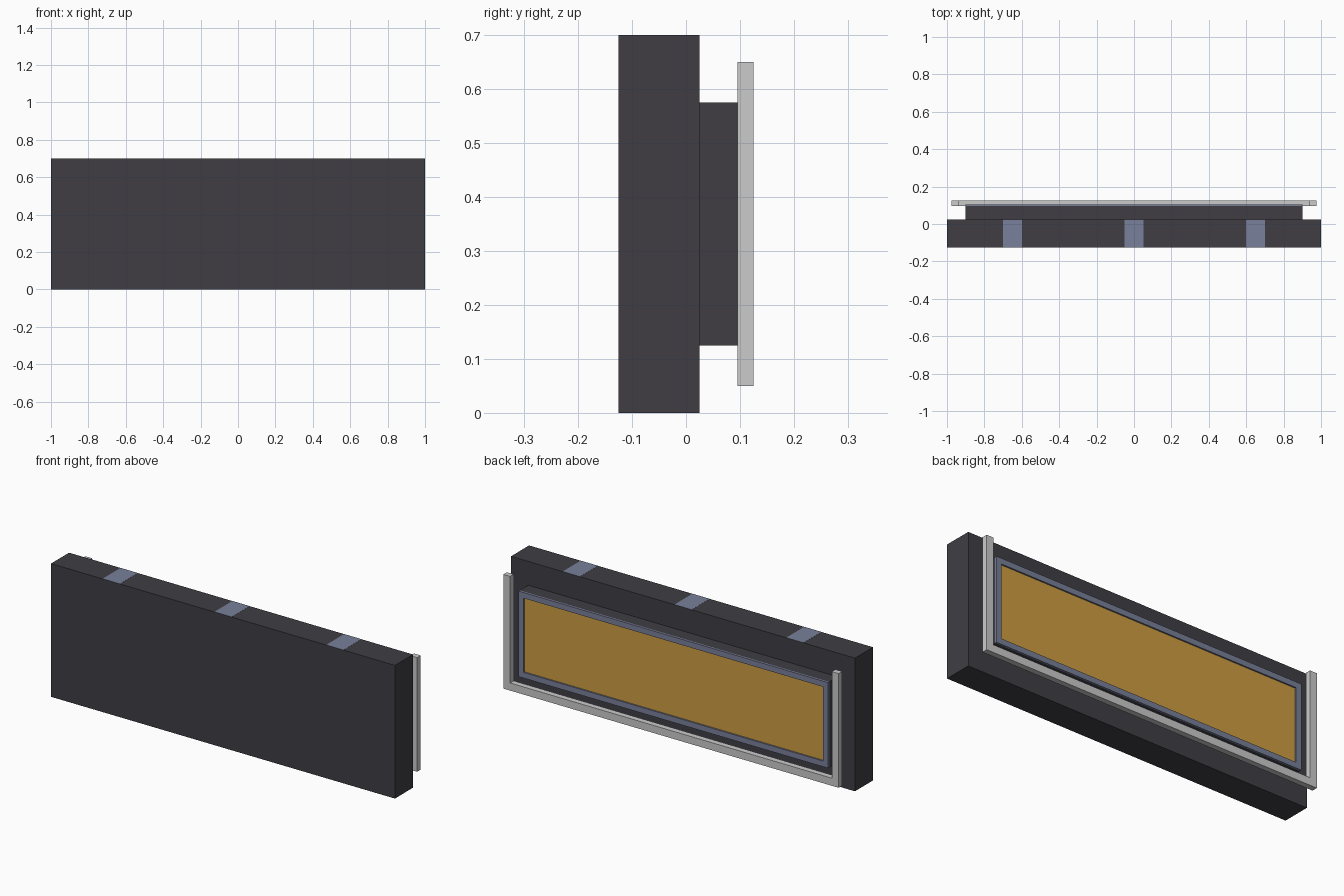
import bpy
import bmesh

if "Cube" in bpy.data.objects:
    bpy.data.objects.remove(bpy.data.objects["Cube"])


def material(name, rgb):
    m = bpy.data.materials.new(name)
    m.diffuse_color = (*rgb, 1.0)
    m.use_nodes = True
    m.node_tree.nodes["Principled BSDF"].inputs["Base Color"].default_value = m.diffuse_color
    return m


CHARCOAL = material("charcoal", (0.050, 0.048, 0.057))
STEEL = material("blue_grey_steel", (0.19, 0.216, 0.32))
AMBER = material("amber_panel", (0.62, 0.34, 0.055))
LIGHT = material("light_grey_metal", (0.60, 0.60, 0.60))


def box(name, x, y, z, mat):
    """Box from (min, max) ranges on each axis."""
    bm = bmesh.new()
    bmesh.ops.create_cube(bm, size=1.0)
    for v in bm.verts:
        v.co = [r[0] if c < 0 else r[1] for c, r in zip(v.co, (x, y, z))]
    return finish(name, bm, mat)


def prism(name, outline, y, mat):
    """Extrude an x-z outline along y."""
    bm = bmesh.new()
    face = bm.faces.new([bm.verts.new((px, y[0], pz)) for px, pz in outline])
    ext = bmesh.ops.extrude_face_region(bm, geom=[face])
    for v in ext["geom"]:
        if isinstance(v, bmesh.types.BMVert):
            v.co.y = y[1]
    bmesh.ops.recalc_face_normals(bm, faces=bm.faces)
    return finish(name, bm, mat)


def finish(name, bm, mat):
    me = bpy.data.meshes.new(name)
    bm.to_mesh(me)
    bm.free()
    me.materials.append(mat)
    ob = bpy.data.objects.new(name, me)
    bpy.context.collection.objects.link(ob)
    return ob


# Main slab and the raised block on its back
box("main_body", (-1, 1), (-0.125, 0.025), (0, 0.7), CHARCOAL)
box("raised_block", (-0.9, 0.9), (0.025, 0.095), (0.125, 0.575), CHARCOAL)

# Panel with a slim raised border
T = 0.03
box("amber_panel", (-0.9 + T, 0.9 - T), (0.09, 0.097), (0.125 + T, 0.575 - T), AMBER)
for label, z in (("lower", (0.125, 0.125 + T)), ("upper", (0.575 - T, 0.575))):
    box(f"{label}_border", (-0.9, 0.9), (0.095, 0.105), z, STEEL)
for label, x in (("left", (-0.9, -0.9 + T)), ("right", (0.9 - T, 0.9))):
    box(f"{label}_border", x, (0.095, 0.105), (0.125 + T, 0.575 - T), STEEL)

# Open-topped U-shaped rail behind the panel
prism("u_rail", [(-0.975, 0.05), (0.975, 0.05), (0.975, 0.65), (0.935, 0.65),
                 (0.935, 0.09), (-0.935, 0.09), (-0.935, 0.65), (-0.975, 0.65)],
      (0.095, 0.125), LIGHT)

# Three clips let into the top edge
for i, cx in enumerate((-0.65, 0, 0.65)):
    box(f"top_clip_{i + 1}", (cx - 0.05, cx + 0.05), (-0.1249, 0.0249), (0.65, 0.7005), STEEL)
